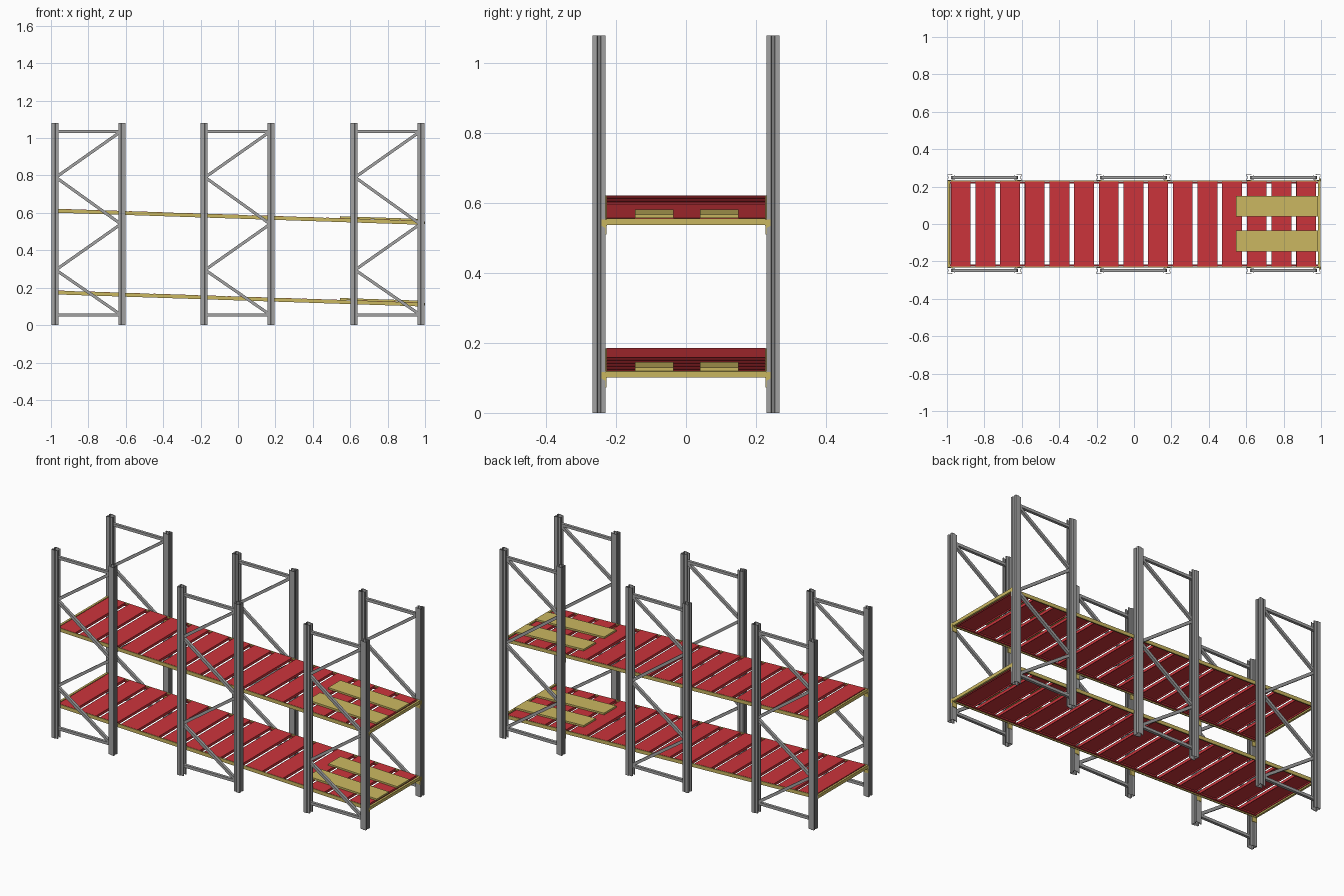
import bpy, bmesh, math
from mathutils import Matrix, Vector

if "Cube" in bpy.data.objects:
    bpy.data.objects.remove(bpy.data.objects["Cube"])


def material(name, rgb):
    m = bpy.data.materials.new(name)
    m.use_nodes = True
    m.diffuse_color = (*rgb, 1)
    m.node_tree.nodes["Principled BSDF"].inputs["Base Color"].default_value = (*rgb, 1)
    return m


GREY = material("galvanised grey", (0.36, 0.36, 0.36))
RED = material("panel red", (0.60, 0.034, 0.044))
YELLOW = material("rail yellow", (0.60, 0.48, 0.12))


def make(name, bm, mat, loc=(0, 0, 0), tilt=0.0):
    bmesh.ops.recalc_face_normals(bm, faces=bm.faces)
    mesh = bpy.data.meshes.new(name)
    bm.to_mesh(mesh)
    bm.free()
    mesh.materials.append(mat)
    ob = bpy.data.objects.new(name, mesh)
    ob.location = loc
    ob.rotation_euler.y = tilt
    bpy.context.collection.objects.link(ob)
    return ob


def box(bm, x0, x1, y0, y1, z0, z1):
    size = Matrix.Diagonal((x1 - x0, y1 - y0, z1 - z0, 1))
    mid = Matrix.Translation(((x0 + x1) / 2, (y0 + y1) / 2, (z0 + z1) / 2))
    bmesh.ops.create_cube(bm, size=1, matrix=mid @ size)


def strut(bm, a, b, width):
    a, b = Vector(a), Vector(b)
    d = b - a
    turn = Matrix.Rotation(-math.atan2(d.z, d.x), 4, 'Y')
    size = Matrix.Diagonal((d.length, width, width, 1))
    bmesh.ops.create_cube(bm, size=1, matrix=Matrix.Translation((a + b) / 2) @ turn @ size)


HEIGHT = 1.08
FRAME_Y = 0.249
# Half of the folded upright section: depth along the frame, offset across it
HALF = [(0.006, 0.004), (0.001, 0.007), (0.001, 0.017), (0.019, 0.017),
        (0.023, 0.013), (0.036, 0.013), (0.036, 0.007)]
SECTION = [(u, -v) for u, v in reversed(HALF)] + HALF


def post(name, x, y, facing):
    bm = bmesh.new()
    low = [bm.verts.new((x + facing * u, y + v, 0)) for u, v in SECTION]
    top = [bm.verts.new((p.co.x, p.co.y, HEIGHT)) for p in low]
    for i in range(len(low) - 1):
        bm.faces.new((low[i], low[i + 1], top[i + 1], top[i]))
    ob = make(name, bm, GREY)
    mod = ob.modifiers.new("sheet", 'SOLIDIFY')
    mod.thickness = 0.003
    mod.offset = 0


# Upright frames: two posts with zigzag bracing
FRAMES = {"right": (-0.998, -0.602), "middle": (-0.2, 0.196), "left": (0.602, 0.998)}
LEVELS = [1.035, 0.79, 0.54, 0.295, 0.055]
for side, (x0, x1) in FRAMES.items():
    for row, y in (("front", -FRAME_Y), ("back", FRAME_Y)):
        post(f"{row}_{side}_post_a", x0, y, 1)
        post(f"{row}_{side}_post_b", x1, y, -1)
        bm = bmesh.new()
        a, b = x0 + 0.024, x1 - 0.024
        for z in (LEVELS[0], LEVELS[-1]):
            strut(bm, (a, y, z), (b, y, z), 0.016)
        for i in range(len(LEVELS) - 1):
            ends = (b, a) if i % 2 == 0 else (a, b)
            strut(bm, (ends[0], y, LEVELS[i]), (ends[1], y, LEVELS[i + 1]), 0.016)
        make(f"{row}_{side}_bracing", bm, GREY)

# Sloping decks, built flat with the top at local zero and then tilted
TILT = math.atan(0.033)
SLATS = 15
PITCH = 0.132
for level, z in (("lower", 0.152), ("upper", 0.589)):
    place = dict(loc=(0, 0, z), tilt=TILT)

    # Side rails and end beams
    bm = bmesh.new()
    for s in (-1, 1):
        y0, y1 = sorted((s * 0.226, s * 0.232))
        box(bm, -0.995, 0.995, y0, y1, -0.02, 0)
        x0, x1 = sorted((s * 0.985, s * 0.997))
        box(bm, x0, x1, -0.229, 0.229, -0.018, 0)
    make(f"{level}_deck_rails", bm, YELLOW, **place)

    # Hooked brackets joining the rails to the posts
    bm = bmesh.new()
    for x0, x1 in FRAMES.values():
        for x in (x0 + 0.016, x1 - 0.016):
            for s in (-1, 1):
                y0, y1 = sorted((s * 0.229, s * 0.234))
                box(bm, x - 0.014, x + 0.014, y0, y1, -0.046, -0.002)
    for s in (-1, 1):
        y0, y1 = sorted((s * 0.227, s * 0.242))
        box(bm, 0.99, 0.9995, y0, y1, -0.046, -0.002)
    make(f"{level}_rail_brackets", bm, YELLOW, **place)

    # Red cross panels with folded edges, on thin red runners
    bm = bmesh.new()
    for i in range(SLATS):
        x = (i - (SLATS - 1) / 2) * PITCH - 0.003
        box(bm, x - 0.053, x + 0.053, -0.228, 0.228, -0.007, 0.001)
        for e in (-0.051, 0.051):
            box(bm, x + e - 0.002, x + e + 0.002, -0.22, 0.22, -0.014, -0.006)
    for s in (-1, 1):
        y0, y1 = sorted((s * 0.216, s * 0.2255))
        box(bm, -0.984, 0.984, y0, y1, -0.014, -0.007)
    make(f"{level}_deck_panels", bm, RED, **place)

    # Loading boards at the low end
    bm = bmesh.new()
    for y in (-0.091, 0.095):
        box(bm, 0.545, 0.983, y - 0.055, y + 0.055, 0.001, 0.011)
    make(f"{level}_loading_boards", bm, YELLOW, **place)
